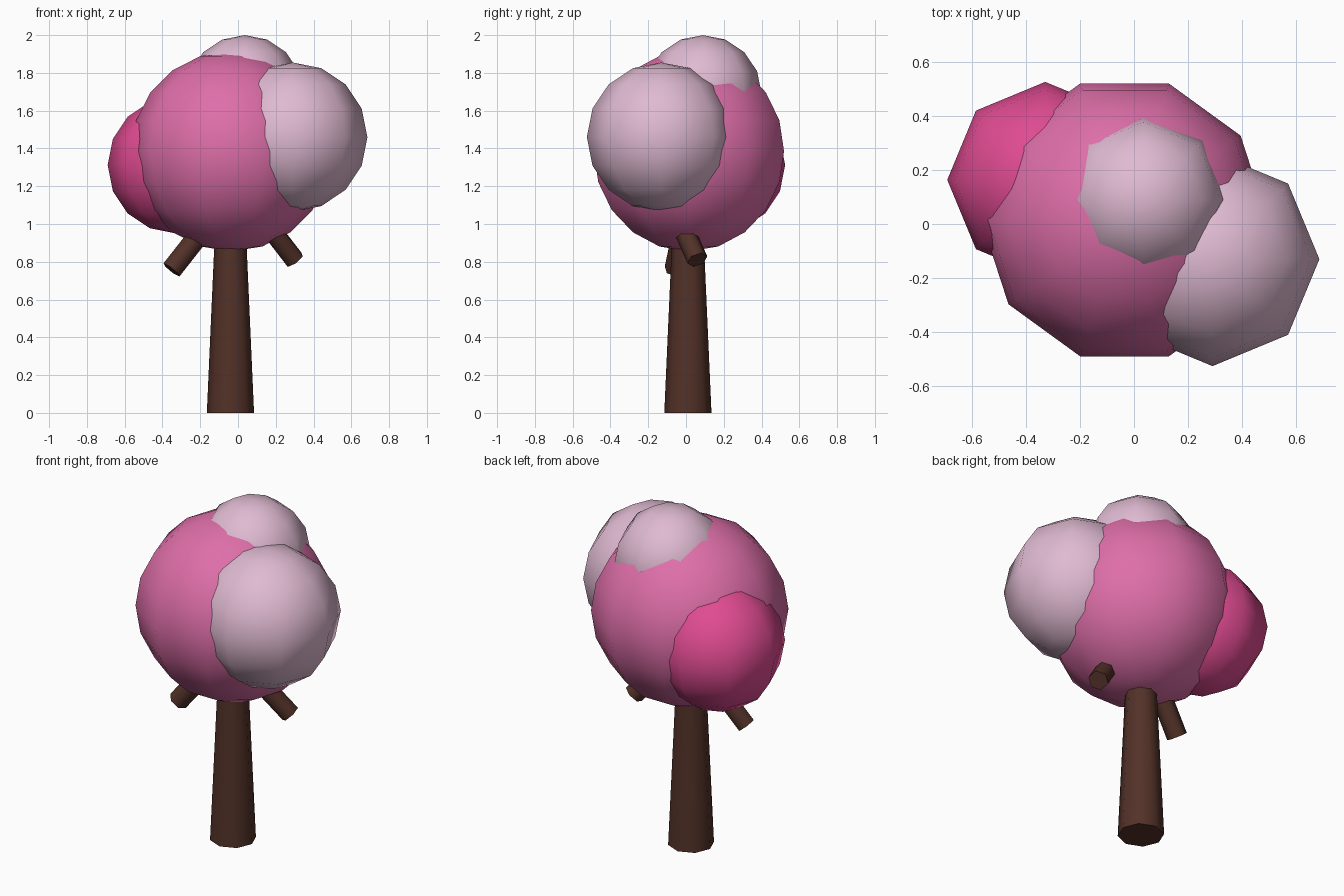
import bpy
import math
from mathutils import Vector

old = bpy.data.objects.get("Cube")
if old:
    bpy.data.objects.remove(old, do_unlink=True)


def material(name, rgb):
    mat = bpy.data.materials.new(name)
    mat.use_nodes = True
    colour = (*rgb, 1.0)
    mat.diffuse_color = colour
    mat.node_tree.nodes["Principled BSDF"].inputs["Base Color"].default_value = colour
    return mat


bark = material("bark brown", (0.085, 0.031, 0.021))
mid_pink = material("mid pink", (0.73, 0.157, 0.395))
pale_pink = material("pale pink", (0.74, 0.49, 0.64))
deep_pink = material("deep pink", (0.74, 0.07, 0.285))


def finish(name, mat, angle):
    obj = bpy.context.object
    obj.name = name
    obj.data.materials.append(mat)
    bpy.ops.object.shade_smooth_by_angle(angle=math.radians(angle))
    return obj


def blossom(name, centre, radius, segments, rings, mat):
    """Rounded clump of blossom, turned so a corner points along x."""
    bpy.ops.mesh.primitive_uv_sphere_add(
        segments=segments, ring_count=rings, radius=radius,
        location=centre, rotation=(0, 0, math.pi / 2))
    return finish(name, mat, 60)


def limb(name, start, end, r_start, r_end, sides):
    """Tapered wooden limb running between two points."""
    start, end = Vector(start), Vector(end)
    axis = end - start
    bpy.ops.mesh.primitive_cone_add(
        vertices=sides, radius1=r_start, radius2=r_end, depth=axis.length,
        location=(start + end) / 2, rotation=axis.to_track_quat("Z", "Y").to_euler())
    return finish(name, mat=bark, angle=62)


# Trunk and the two drooping branches
limb("trunk", (-0.04, 0.01, 0), (-0.04, 0.01, 1.1), 0.125, 0.076, 8)
limb("right_branch", (-0.13, 0.0, 1.04), (-0.352, -0.06, 0.757), 0.056, 0.056, 6)
limb("left_branch", (0.115, -0.045, 1.05), (0.3, 0.06, 0.81), 0.056, 0.056, 6)

# Crown
blossom("main_crown", (-0.035, 0.015, 1.385), 0.53, 10, 10, mid_pink)
blossom("left_crown", (0.29, -0.13, 1.46), 0.395, 8, 8, pale_pink)
blossom("top_crown", (0.035, 0.09, 1.69), 0.31, 8, 8, pale_pink)
blossom("right_crown", (-0.328, 0.163, 1.312), 0.362, 8, 8, deep_pink)
